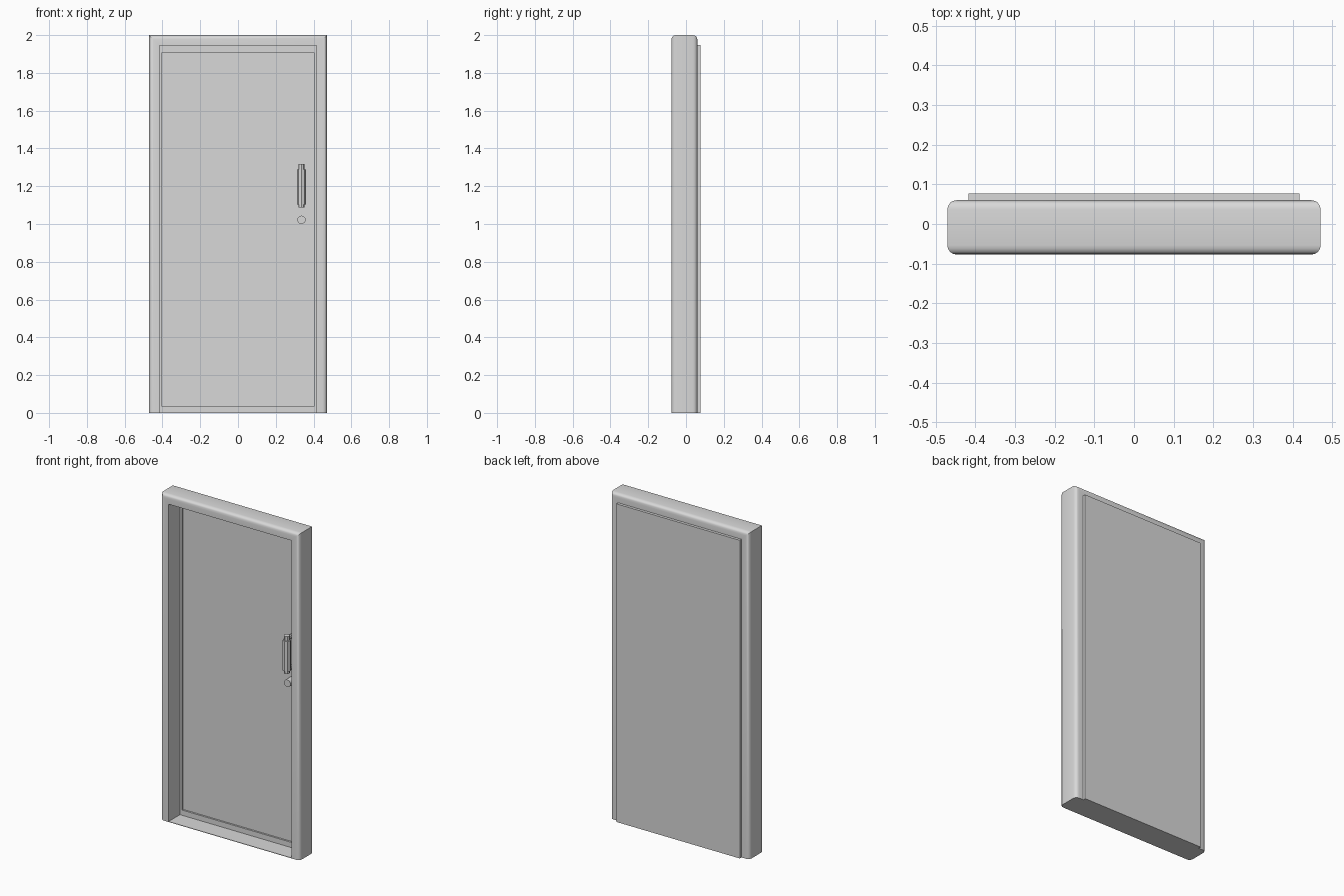
import bpy, bmesh, math
from mathutils import Vector

cube = bpy.data.objects.get("Cube")
if cube:
    bpy.data.objects.remove(cube, do_unlink=True)

grey = bpy.data.materials.new("light grey")
grey.use_nodes = True
GREY = (0.69, 0.69, 0.69, 1)
grey.diffuse_color = GREY
grey.node_tree.nodes["Principled BSDF"].inputs["Base Color"].default_value = GREY


def add_object(name, bm, smooth=False):
    mesh = bpy.data.meshes.new(name)
    bmesh.ops.recalc_face_normals(bm, faces=bm.faces)
    bm.to_mesh(mesh)
    bm.free()
    mesh.materials.append(grey)
    obj = bpy.data.objects.new(name, mesh)
    bpy.context.collection.objects.link(obj)
    if smooth:
        bpy.ops.object.select_all(action='DESELECT')
        obj.select_set(True)
        bpy.context.view_layer.objects.active = obj
        bpy.ops.object.shade_smooth_by_angle(angle=math.radians(35))


def box(bm, x0, x1, y0, y1, z0, z1):
    for v in bmesh.ops.create_cube(bm, size=1)["verts"]:
        v.co = Vector((x1 if v.co.x > 0 else x0,
                       y1 if v.co.y > 0 else y0,
                       z1 if v.co.z > 0 else z0))


def cylinder(name, radius, depth, center, sides, along_y=False):
    bm = bmesh.new()
    bmesh.ops.create_cone(bm, cap_ends=True, segments=sides, radius1=radius,
                          radius2=radius, depth=depth)
    if along_y:
        for v in bm.verts:
            v.co = Vector((v.co.x, v.co.z, v.co.y))
    bmesh.ops.translate(bm, verts=bm.verts, vec=center)
    add_object(name, bm, True)


# Frame: an arch extruded in depth, with its outer edges rounded
W, TOP, IN_W, IN_TOP = 0.471, 2.0, 0.416, 1.945
FRONT, BACK = -0.077, 0.06
outline = [(-W, 0), (-W, TOP), (W, TOP), (W, 0),
           (IN_W, 0), (IN_W, IN_TOP), (-IN_W, IN_TOP), (-IN_W, 0)]
bm = bmesh.new()
face = bm.faces.new([bm.verts.new((x, FRONT, z)) for x, z in outline])
side = bmesh.ops.extrude_face_region(bm, geom=[face])["geom"]
bmesh.ops.translate(bm, vec=(0, BACK - FRONT, 0),
                    verts=[v for v in side if isinstance(v, bmesh.types.BMVert)])
rounded = [e for e in bm.edges if all(abs(v.co.x) > W - 0.01 for v in e.verts)
           and abs(e.verts[0].co.y - e.verts[1].co.y) < 0.01]
bmesh.ops.bevel(bm, geom=rounded, offset=0.023, segments=4, profile=0.5, affect='EDGES')
add_object("door_frame", bm, True)

# Sill: a thin strip on the floor between the jambs
bm = bmesh.new()
box(bm, -IN_W, IN_W, FRONT, BACK, 0, 0.003)
add_object("sill", bm)

# Door leaf: a core in the opening with a shallow recessed front panel
RIM_Y, PANEL_Y = 0.033, 0.044
bm = bmesh.new()
box(bm, -IN_W, IN_W, RIM_Y, BACK, 0.001, IN_TOP)
panel = min(bm.faces, key=lambda f: f.calc_center_median().y)
panel = bmesh.ops.extrude_discrete_faces(bm, faces=[panel])["faces"][0]
for v in panel.verts:
    v.co.x = math.copysign(0.402, v.co.x)
    v.co.z = 0.035 if v.co.z < 1 else 1.908
panel = bmesh.ops.extrude_discrete_faces(bm, faces=[panel])["faces"][0]
bmesh.ops.translate(bm, vec=(0, PANEL_Y - RIM_Y, 0), verts=panel.verts)
add_object("door_core", bm)

# Back plate of the door, overlapping the frame
bm = bmesh.new()
box(bm, -0.418, 0.418, BACK, 0.077, 0, 1.947)
add_object("door_back", bm)

# Pull handle: an upright rod with a thicker grip on two posts, and a lock below
HX, HY = 0.336, -0.008
cylinder("handle_rod", 0.017, 0.23, (HX, HY, 1.202), 8)
cylinder("handle_grip", 0.024, 0.185, (HX, HY, 1.197), 8)
for label, z in (("upper", 1.297), ("lower", 1.107)):
    cylinder(label + "_handle_post", 0.012, PANEL_Y - HY,
             (HX, (PANEL_Y + HY) / 2, z), 8, along_y=True)
cylinder("lock_barrel", 0.022, 0.05, (HX, 0.021, 1.022), 16, along_y=True)
